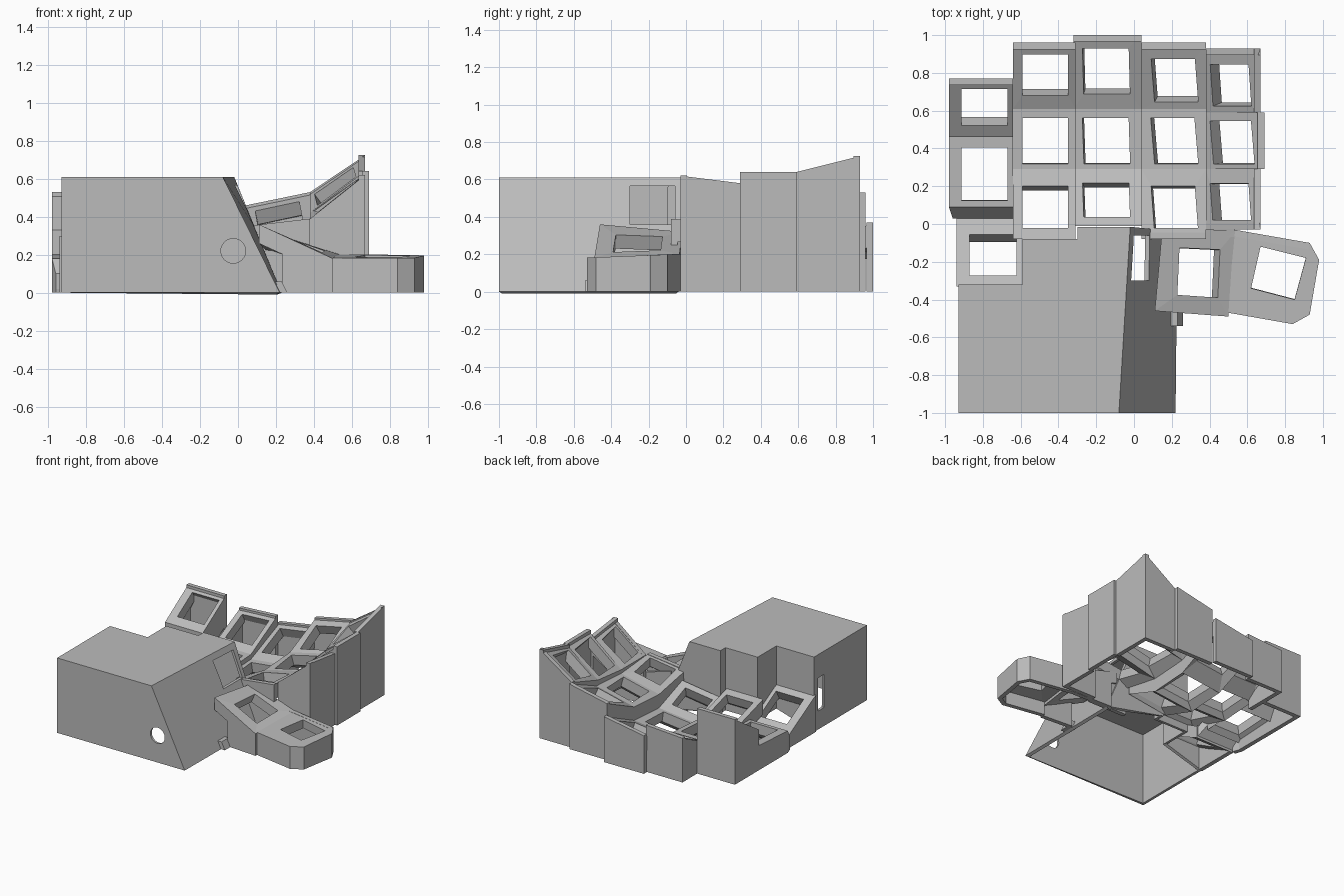
import bpy, bmesh, math
from mathutils import Vector

cube = bpy.data.objects.get("Cube")
if cube:
    bpy.data.objects.remove(cube)

grey = bpy.data.materials.new("plain grey")
grey.use_nodes = True
GREY = (0.5, 0.5, 0.5, 1)
grey.diffuse_color = GREY
grey.node_tree.nodes["Principled BSDF"].inputs["Base Color"].default_value = GREY


def finish(name, bm):
    bmesh.ops.recalc_face_normals(bm, faces=bm.faces)
    mesh = bpy.data.meshes.new(name)
    bm.to_mesh(mesh)
    bm.free()
    mesh.materials.append(grey)
    ob = bpy.data.objects.new(name, mesh)
    bpy.context.collection.objects.link(ob)
    return ob


def ring(bm, a, b):
    """Join two closed loops of vertices with quads."""
    for i in range(len(a)):
        j = (i + 1) % len(a)
        bm.faces.new((a[i], a[j], b[j], b[i]))


def prism(name, top, bottom, open_bottom=False):
    bm = bmesh.new()
    t = [bm.verts.new(p) for p in top]
    b = [bm.verts.new(p) for p in bottom]
    ring(bm, b, t)
    bm.faces.new(t)
    if not open_bottom:
        bm.faces.new(b[::-1])
    return finish(name, bm)


def frame(name, outer, hole, drop=0.12, depth=0.08):
    """Key socket: a plate with a hole cut square to its surface."""
    bm = bmesh.new()
    outer, hole = [Vector(p) for p in outer], [Vector(p) for p in hole]
    n = (hole[1] - hole[0]).cross(hole[-1] - hole[0]).normalized()
    down = Vector((0, 0, drop))
    loops = [outer, hole, [p - n * depth for p in hole],
             [Vector((p.x, p.y, max(p.z - drop, 0))) for p in outer]]
    loops = [[bm.verts.new(p) for p in loop] for loop in loops]
    for i in range(4):
        ring(bm, loops[i], loops[(i + 1) % 4])
    return finish(name, bm)


def wall(name, p, q, thick=0.035):
    """Upright wall below edge p-q, thickened to the left of p-q."""
    p, q = Vector(p), Vector(q)
    d = (q - p).to_2d().normalized()
    n = Vector((-d.y, d.x, 0)) * thick
    top = [p, q, q + n, p + n]
    prism(name, top, [(v.x, v.y, 0) for v in top])


def quad_hole(outer, u0, u1, v0, v1, skew=0):
    """Hole corners at fractions u, v across a four-cornered plate."""
    fl, fr, br, bl = [Vector(p) for p in outer]
    pts = []
    for u, v in ((u0, v0), (u1, v0), (u1, v1), (u0, v1)):
        u -= skew * (v - 0.5)
        pts.append(fl.lerp(fr, u).lerp(bl.lerp(br, u), v))
    return pts


# Finger columns: x range, hole margins, skew, then back, middle, front rows as
# (front y, back y, front-left z, front-right z, back-left z, back-right z)
columns = {
    "outer": (-0.98, -0.64, 0.2, 0.91, 0, [
        (0.46, 0.77, 0.33, 0.33, 0.53, 0.53),
        (0.09, 0.46, 0.18, 0.18, 0.20, 0.20),
        (-0.33, 0.03, 0.30, 0.30, 0.10, 0.10)]),
    "ring": (-0.64, -0.31, 0.15, 0.88, 0, [
        (0.61, 0.96, 0.19, 0.19, 0.36, 0.38),
        (0.29, 0.61, 0.17, 0.17, 0.19, 0.19),
        (-0.08, 0.29, 0.28, 0.28, 0.17, 0.17)]),
    "middle": (-0.32, 0.04, 0.14, 0.82, 0.03, [
        (0.61, 1.0, 0.15, 0.19, 0.31, 0.37),
        (0.29, 0.61, 0.13, 0.17, 0.15, 0.19),
        (-0.01, 0.29, 0.23, 0.28, 0.13, 0.17)]),
    "index": (0.04, 0.38, 0.17, 0.85, 0.08, [
        (0.61, 0.96, 0.30, 0.38, 0.46, 0.53),
        (0.29, 0.61, 0.28, 0.36, 0.30, 0.38),
        (-0.08, 0.29, 0.35, 0.39, 0.28, 0.36)]),
    "inner": (0.38, 0.67, 0.1, 0.8, 0.08, [
        (0.59, 0.93, 0.42, 0.64, 0.53, 0.725),
        (0.29, 0.59, 0.39, 0.64, 0.42, 0.64),
        (-0.03, 0.29, 0.39, 0.62, 0.39, 0.58)]),
}
spans = {"back": (0.2, 0.82), "mid": (0.09, 0.85), "front": (0.16, 0.76)}

for col, (x0, x1, u0, u1, skew, rows) in columns.items():
    for (row, (v0, v1)), (y0, y1, fl, fr, bl, br) in zip(spans.items(), rows):
        a, b = x0, x1
        if col == "outer" and row == "front":
            a, b = x0 + 0.04, x1 + 0.05
        if col == "inner" and row == "mid":
            b += 0.02
        if col in ("index", "inner") and row == "back":
            v0, v1 = v0 - 0.1, v1 - 0.07
        quad = [(a, y0, fl), (b, y0, fr), (b, y1, br), (a, y1, bl)]
        tall = 0.24 if (col, row) == ("outer", "back") else 0.12
        label = f"{col}_{row}"
        frame(label + "_socket", quad, quad_hole(quad, u0, u1, v0, v1, skew), tall)
        # Outside walls down to the ground
        if row == "back":
            wall(label + "_back_wall", quad[2], quad[3])
        if col == "outer" or label == "ring_back":
            wall(label + "_left_wall", quad[3], quad[0])
        if col == "inner":
            wall(label + "_right_wall", quad[1], quad[2])
        if row == "front" and col in ("index", "inner"):
            wall(label + "_front_wall", quad[0], quad[1])

# Sloping web and wall between the two front sockets of the outer column
web = [(-0.96, 0.03, 0.10), (-0.6, 0.03, 0.10), (-0.64, 0.09, 0.18), (-0.98, 0.09, 0.18)]
prism("outer_web", web, [(x, y, z - 0.08) for x, y, z in web])
wall("outer_web_wall", web[3], web[0])

# Electronics housing: open-bottomed shell with a leaning inner side
TOP, LIP = 0.61, 0.1
top = [(-0.93, -1), (-0.08, -1), (-0.02, -0.015), (-0.3, -0.015),
       (-0.3, -0.08), (-0.59, -0.08), (-0.59, -0.32), (-0.93, -0.32)]
low = list(top)
low[1], low[2] = (0.22, -1), (0.23, -0.04)
heights = [0, 0, 0, LIP, LIP, LIP, LIP, 0]
housing = prism("housing", [(x, y, TOP) for x, y in top],
                [(x, y, z) for (x, y), z in zip(low, heights)], True)
shell = housing.modifiers.new("shell", "SOLIDIFY")
shell.thickness = 0.03
shell.offset = -1


def block(name, x0, x1, y0, y1, z0, z1):
    flat = [(x0, y0), (x1, y0), (x1, y1), (x0, y1)]
    return prism(name, [(*p, z1) for p in flat], [(*p, z0) for p in flat])


# Openings: cable hole, side slot, upper thumb socket
circle = [(-0.025 + 0.065 * math.cos(i * math.tau / 32),
           0.22 + 0.065 * math.sin(i * math.tau / 32)) for i in range(32)]
cutters = [
    prism("cable_cutter", [(x, -1.1, z) for x, z in circle],
          [(x, -0.9, z) for x, z in circle]),
    block("slot_cutter", -1.0, -0.85, -0.45, -0.37, 0.15, 0.42),
    block("thumb_cutter", -0.1, 0.3, -0.3, -0.06, 0.36, 0.565),
]
for c in cutters:
    c.hide_render = True
    cut = housing.modifiers.new(c.name, "BOOLEAN")
    cut.operation = "DIFFERENCE"
    cut.solver = "EXACT"
    cut.object = c
bpy.context.view_layer.objects.active = housing
housing.select_set(True)
for m in list(housing.modifiers):
    bpy.ops.object.modifier_apply(modifier=m.name)
for c in cutters:
    bpy.data.objects.remove(c)

# Small toe where the housing meets the thumb cluster
prism("housing_toe", [(0.19, -0.54, 0.06), (0.23, -0.54, 0.06), (0.23, -0.45, 0.06), (0.19, -0.45, 0.06)],
      [(0.19, -0.54, 0), (0.26, -0.54, 0), (0.26, -0.45, 0), (0.19, -0.45, 0)])

# Middle thumb socket, leaning down to the outer one
mid = [(0.11, -0.46, 0.36), (0.5, -0.49, 0.18), (0.54, -0.035, 0.2), (0.15, -0.02, 0.32)]
frame("thumb_middle_socket", mid, quad_hole(mid, 0.27, 0.82, 0.21, 0.77, 0.05), 0.1)
wall("thumb_middle_front_wall", (0.235, -0.47, 0.302), mid[1])
wall("thumb_middle_back_wall", mid[2], (0.2, -0.022, 0.3))

# Outer thumb socket with clipped corners
tip = [(0.5, -0.47), (0.84, -0.53), (0.93, -0.48), (0.98, -0.19), (0.93, -0.1), (0.53, -0.03)]
gap = [(0.62, -0.34), (0.85, -0.4), (0.862, -0.356), (0.898, -0.224), (0.91, -0.18), (0.67, -0.12)]
outer, hole = [[(x, y, 0.203 + 0.04 * y) for x, y in loop] for loop in (tip, gap)]
frame("thumb_outer_socket", outer, hole, 0.08, 0.07)
for i in range(5):
    wall(f"thumb_outer_wall_{i + 1}", outer[i], outer[i + 1])
